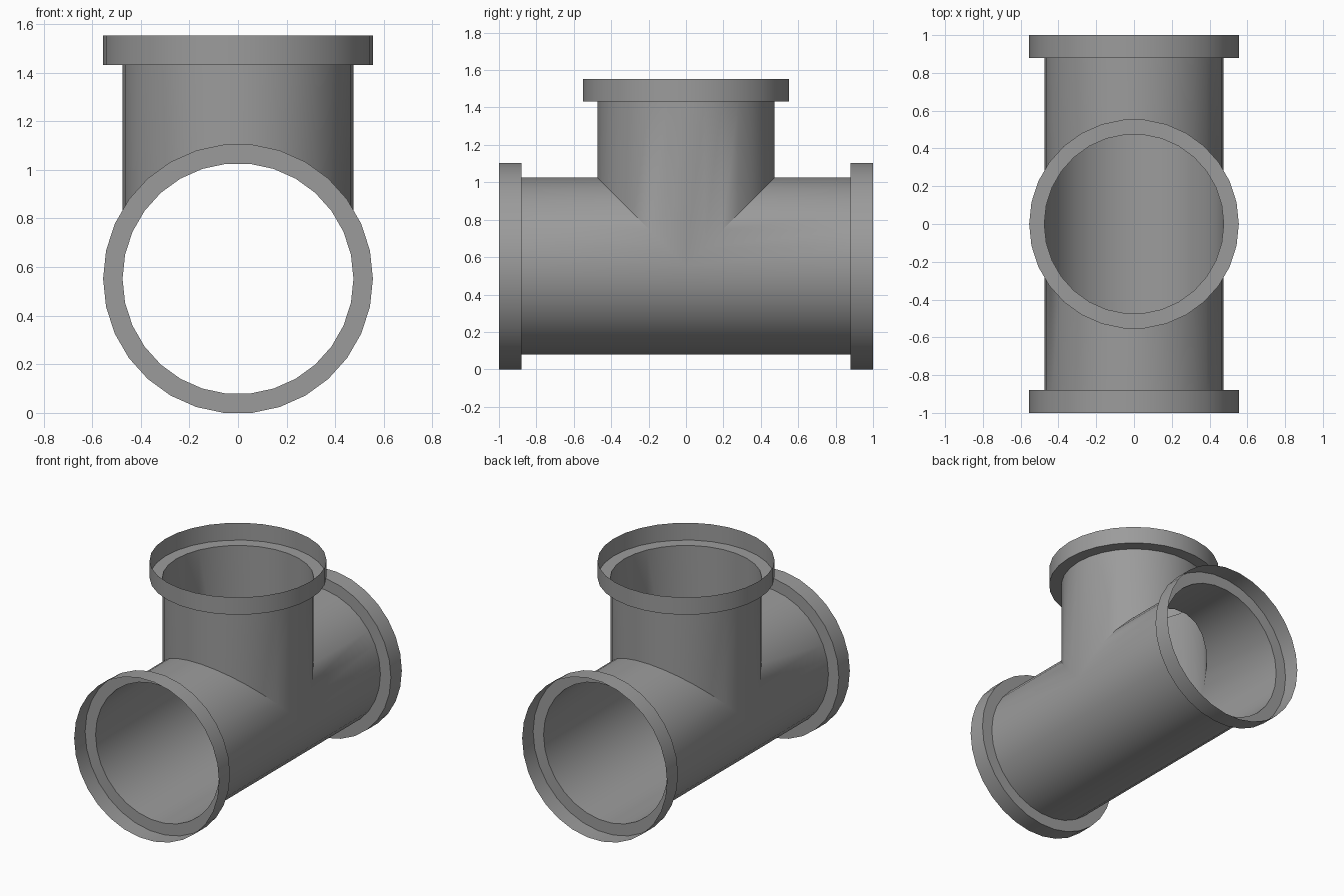
import bpy
import bmesh
from math import sin, cos, pi, radians
from mathutils import Vector, Matrix

SIDES = 30
PIPE_R, COLLAR_R = 0.475, 0.555
ARM, STEP = 1.0, 0.88
AXIS_Z = COLLAR_R * cos(pi / SIDES)

cube = bpy.data.objects.get("Cube")
if cube:
    bpy.data.objects.remove(cube, do_unlink=True)

grey = bpy.data.materials.new("pipe grey")
grey.use_nodes = True
colour = (0.33, 0.33, 0.33, 1)
grey.diffuse_color = colour
grey.node_tree.nodes["Principled BSDF"].inputs["Base Color"].default_value = colour

# Each arm frame maps (side, cross, along) to model axes
FRAMES = {
    "front": Matrix(((1, 0, 0), (0, 0, -1), (0, 1, 0))),
    "back": Matrix(((1, 0, 0), (0, 0, 1), (0, 1, 0))),
    "top": Matrix(((1, 0, 0), (0, 1, 0), (0, 0, 1))),
}


def add_ring(bm, frame, radius, along):
    """Ring of vertices whose distance along the arm depends on the angle."""
    ring = []
    for i in range(SIDES):
        a = 2 * pi * i / SIDES
        x, c = radius * cos(a), radius * sin(a)
        ring.append(bm.verts.new(frame @ Vector((x, c, along(c)))))
    return ring


def bridge(bm, r1, r2):
    for i in range(SIDES):
        j = (i + 1) % SIDES
        bm.faces.new((r1[i], r1[j], r2[j], r2[i]))


def finish(bm, name):
    bmesh.ops.remove_doubles(bm, verts=bm.verts, dist=0.0001)
    bmesh.ops.recalc_face_normals(bm, faces=bm.faces)
    mesh = bpy.data.meshes.new(name)
    bm.to_mesh(mesh)
    bm.free()
    mesh.materials.append(grey)
    obj = bpy.data.objects.new(name, mesh)
    obj.location.z = AXIS_Z
    bpy.context.collection.objects.link(obj)
    bpy.ops.object.select_all(action="DESELECT")
    obj.select_set(True)
    bpy.context.view_layer.objects.active = obj
    bpy.ops.object.shade_smooth_by_angle(angle=radians(30))


# Tee body: three thin open tubes mitred together where they meet
bm = bmesh.new()
for key, frame in FRAMES.items():
    mitre = abs if key == "top" else (lambda c: max(0.0, c))
    inner = add_ring(bm, frame, PIPE_R, mitre)
    outer = add_ring(bm, frame, PIPE_R, lambda c: STEP)
    bridge(bm, inner, outer)
finish(bm, "tee_body")

# Socket collars: a flat step and a thin open band on each end
for key, frame in FRAMES.items():
    bm = bmesh.new()
    rings = [add_ring(bm, frame, r, lambda c, d=d: d)
             for r, d in ((PIPE_R, STEP), (COLLAR_R, STEP), (COLLAR_R, ARM))]
    bridge(bm, rings[0], rings[1])
    bridge(bm, rings[1], rings[2])
    finish(bm, key + "_collar")
